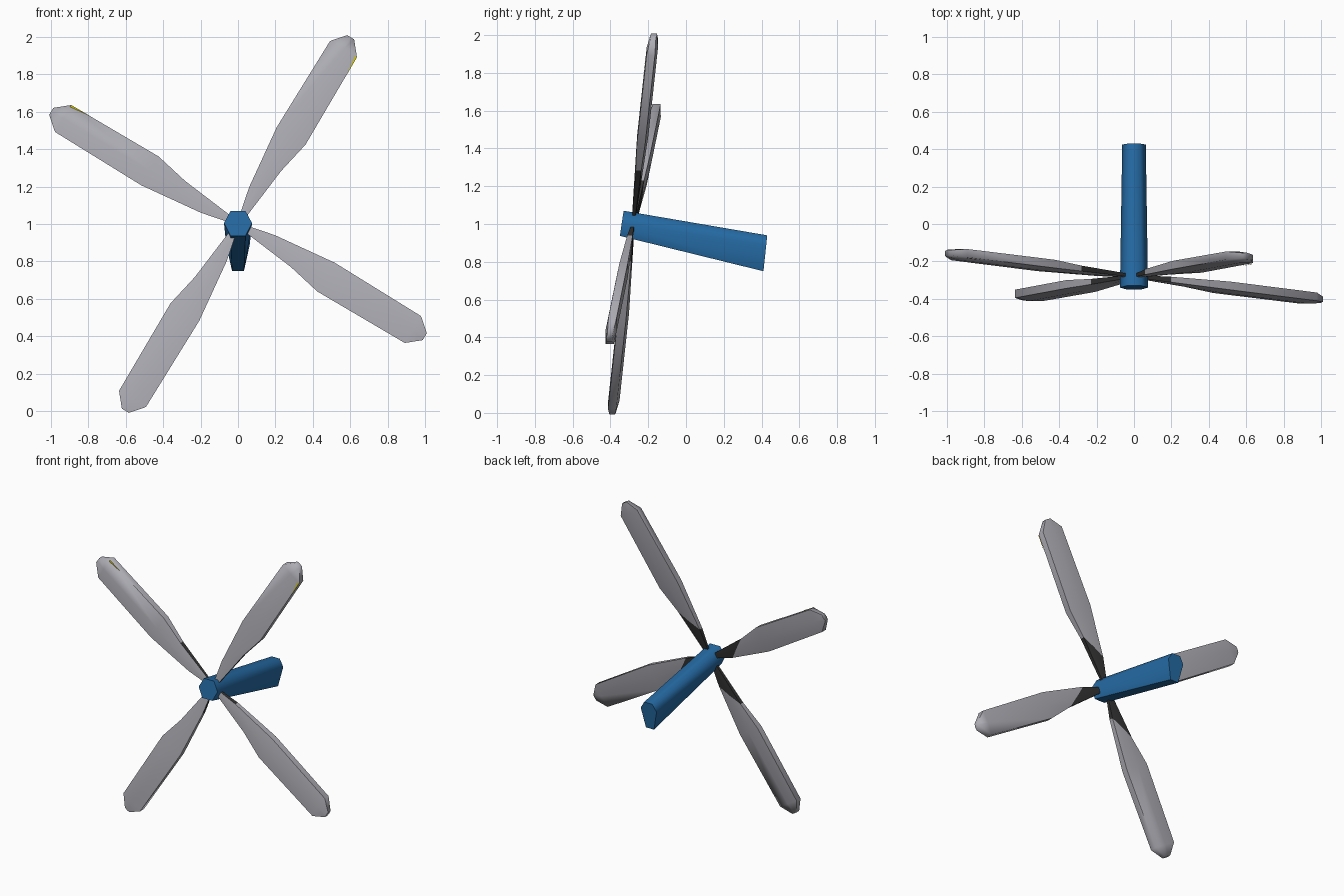
import bpy, math

if "Cube" in bpy.data.objects:
    bpy.data.objects.remove(bpy.data.objects["Cube"])


def material(name, rgb):
    m = bpy.data.materials.new(name)
    m.diffuse_color = (*rgb, 1)
    m.use_nodes = True
    m.node_tree.nodes["Principled BSDF"].inputs["Base Color"].default_value = m.diffuse_color
    return m


BLUE = material("blue", (0.018, 0.145, 0.37))
GREY = material("light_grey", (0.41, 0.41, 0.45))
DARK = material("dark_grey", (0.035, 0.035, 0.035))
YELLOW = material("yellow", (0.6, 0.52, 0.0))


def add(name, verts, faces, mats, angle):
    me = bpy.data.meshes.new(name)
    me.from_pydata(verts, [], faces)
    for m in mats:
        me.materials.append(m)
    ob = bpy.data.objects.new(name, me)
    bpy.context.collection.objects.link(ob)
    bpy.context.view_layer.objects.active = ob
    ob.select_set(True)
    bpy.ops.object.shade_smooth_by_angle(angle=math.radians(angle))
    ob.select_set(False)
    return ob


# Shaft housing: hexagonal loft, deeper and lower at the back
def hexagon(half, flat, top, mid, low):
    (yt, zt), (ym, zm), (yl, zl) = top, mid, low
    return [(flat, yt, zt), (half, ym, zm), (flat, yl, zl),
            (-flat, yl, zl), (-half, ym, zm), (-flat, yt, zt)]


front = hexagon(0.075, 0.04, (-0.33, 1.07), (-0.34, 1.005), (-0.35, 0.937))
back = hexagon(0.063, 0.032, (0.43, 0.94), (0.425, 0.89), (0.41, 0.75))
sides = [(i, (i + 1) % 6, (i + 1) % 6 + 6, i + 6) for i in range(6)]
add("shaft_housing", front + back,
    [tuple(reversed(range(6)))] + sides + [tuple(range(6, 12))], [BLUE], 65)

# Propeller blades: the disc leans back and is turned slightly
TILT_X, TILT_Z = -0.043, 0.135


def place(a, r, s, t):
    """r along blade, s toward the clockwise edge, t toward the back."""
    x = r * math.cos(a) + s * math.sin(a)
    z = r * math.sin(a) - s * math.cos(a)
    return (x, -0.28 + TILT_X * x + TILT_Z * z + t, 1.0 + z)


# (radius, half width, half thickness at middle, at edge)
STATIONS = [(0.04, 0.016, 0.010, 0.008), (0.55, 0.09, 0.030, 0.022),
            (1.092, 0.084, 0.030, 0.022), (1.166, 0.022, 0.018, 0.014)]
SECTION = [(-1, -1), (0, -1), (1, -1), (1, 1), (0, 1), (-1, 1)]


def ring(a, st, skew=0.0):
    r, w, tm, te = st
    return [place(a, r + skew * s, w * s, t * (te if s else tm)) for s, t in SECTION]


def blade(name, a):
    root, wide = STATIONS[:2]
    k = (0.28 - root[0]) / (wide[0] - root[0])
    cuff = tuple(p + (q - p) * k for p, q in zip(root, wide))
    rings = [ring(a, root), ring(a, cuff, 0.08)] + [ring(a, s) for s in STATIONS[1:]]
    verts = sum(rings, [])
    faces = []
    for j in range(len(rings) - 1):
        for i in range(6):
            p, q = j * 6 + i, j * 6 + (i + 1) % 6
            faces.append((p, p + 6, q + 6, q))
    faces += [tuple(range(6)), tuple(reversed(range(len(verts) - 6, len(verts))))]
    ob = add(name, verts, faces, [GREY, DARK], 75)
    # dark root cuff on the back and edges only
    for i in range(2, 6):
        ob.data.polygons[i].material_index = 1


names = ["upper_right", "upper_left", "lower_left", "lower_right"]
for k, n in enumerate(names):
    a = math.radians(58.9 + 90 * k)
    blade(n + "_blade", a)
    # thin yellow tip marking on the clockwise edge of the upper blades
    if k < 2:
        tri = [(0.98, 0.086), (1.092, 0.084), (1.092, 0.073)]
        add(n + "_tip_mark", [place(a, r, s, -0.027) for r, s in tri],
            [(0, 1, 2)], [YELLOW], 30)
